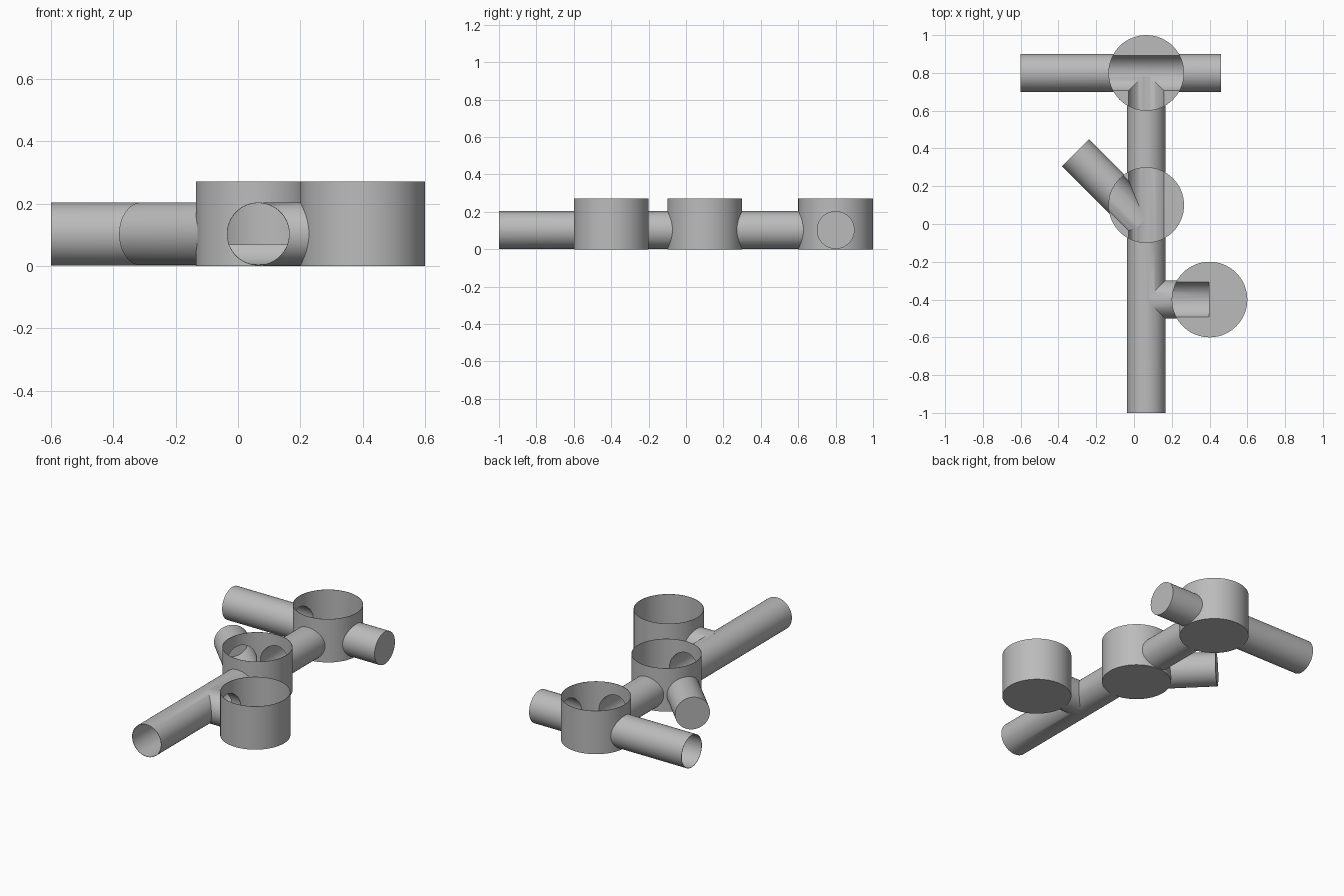
import bpy, math
from mathutils import Vector

default = bpy.data.objects.get("Cube")
if default:
    bpy.data.objects.remove(default, do_unlink=True)

WALL = 0.002
PIPE_R, PIPE_Z = 0.101, 0.103
CUP_R, CUP_H, BENCH = 0.2, 0.272, 0.07

grey = bpy.data.materials.new("concrete_grey")
grey.use_nodes = True
colour = (0.5, 0.5, 0.5, 1)
grey.diffuse_color = colour
grey.node_tree.nodes["Principled BSDF"].inputs["Base Color"].default_value = colour


def rod(name, start, end, radius):
    """Solid cylinder between two points."""
    a, b = Vector(start), Vector(end)
    bpy.ops.mesh.primitive_cylinder_add(vertices=64, radius=radius, depth=(b - a).length,
                                        location=(a + b) / 2)
    ob = bpy.context.object
    ob.name = name
    ob.rotation_euler = (b - a).to_track_quat("Z", "Y").to_euler()
    ob.data.materials.append(grey)
    return ob


def pipe(name, start, end, radius, grow=0.0):
    """Level pipe; grow moves the start outward (open) or inward (capped)."""
    a, b = Vector((*start, PIPE_Z)), Vector((*end, PIPE_Z))
    return rod(name, a - (b - a).normalized() * grow, b, radius)


def combine(target, tool, operation):
    mod = target.modifiers.new(operation, "BOOLEAN")
    mod.operation, mod.solver, mod.object = operation, "EXACT", tool
    bpy.context.view_layer.objects.active = target
    bpy.ops.object.modifier_apply(modifier=mod.name)
    bpy.data.objects.remove(tool, do_unlink=True)


# Layout: open-topped chambers, and pipes as (outer end, inner end, outer end is open)
chambers = {"back": (0.065, 0.8), "middle": (0.065, 0.1), "side": (0.4, -0.4)}
pipes = {
    "main": ((0.065, -1), (0.065, 0.78), True),
    "cross_right": ((-0.6, 0.8), (0.1, 0.8), True),
    "cross_left": ((0.46, 0.8), (0.05, 0.8), False),
    "diagonal": ((-0.31, 0.378), (0.05, 0.018), False),
    "side": ((0.4, -0.4), (0.08, -0.4), False),
}

# Solid outside of the network
network = None
solids = [rod(n + "_chamber", (x, y, 0), (x, y, CUP_H), CUP_R) for n, (x, y) in chambers.items()]
solids += [pipe(n + "_pipe", a, b, PIPE_R) for n, (a, b, _) in pipes.items()]
network = solids[0]
for part in solids[1:]:
    combine(network, part, "UNION")

# Hollow chambers above the bench, then bores that leave channels in the bench
for n, (x, y) in chambers.items():
    combine(network, rod(n + "_void", (x, y, BENCH), (x, y, 0.4), CUP_R - WALL), "DIFFERENCE")
for n, (a, b, is_open) in pipes.items():
    combine(network, pipe(n + "_bore", a, b, PIPE_R - WALL, 0.05 if is_open else -WALL), "DIFFERENCE")

network.name = "chamber_and_pipe_network"
bpy.ops.object.select_all(action="DESELECT")
network.select_set(True)
bpy.context.view_layer.objects.active = network
bpy.ops.object.transform_apply(location=True, rotation=True, scale=True)
bpy.ops.object.shade_smooth_by_angle(angle=math.radians(30))
